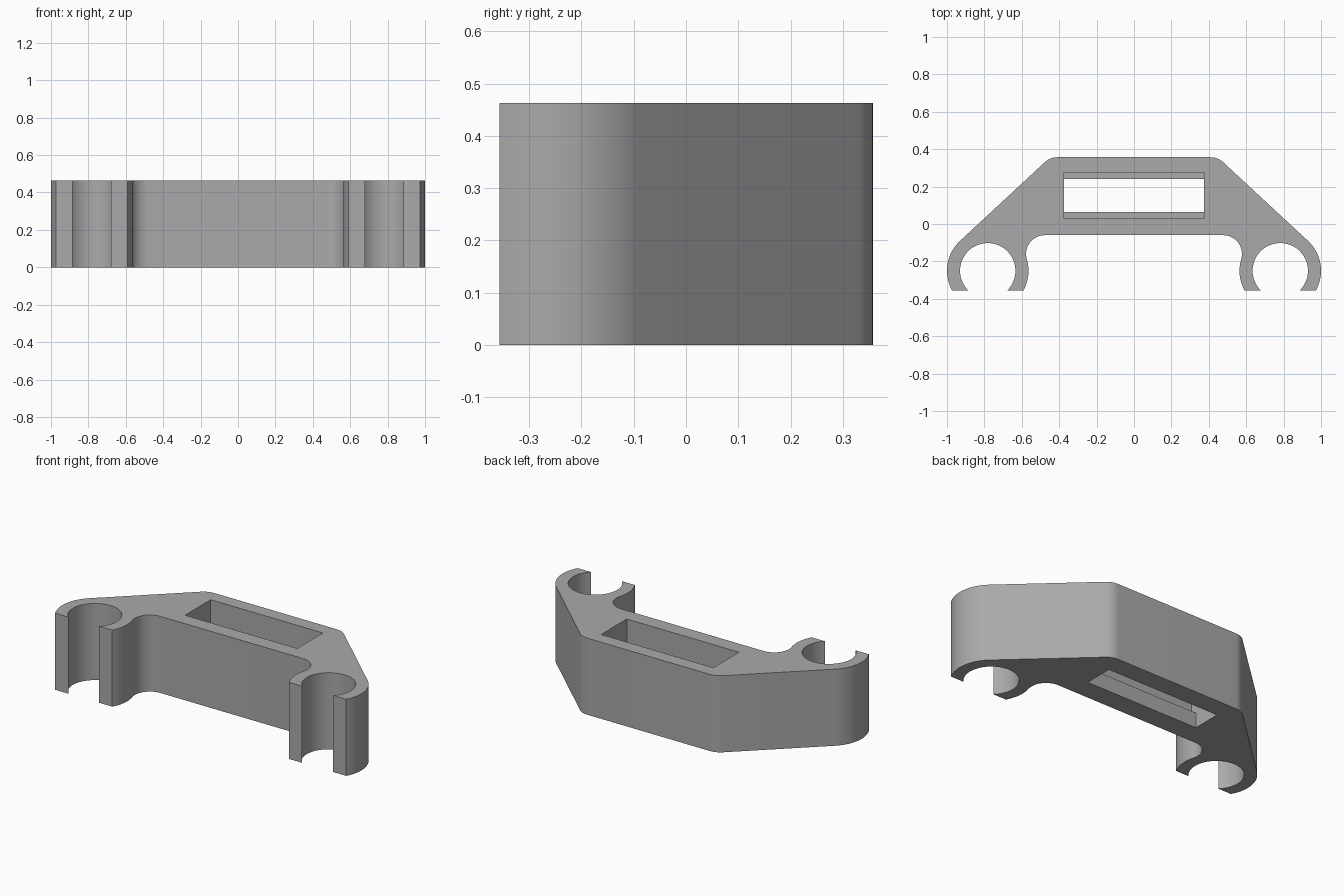
import bpy, bmesh
from math import cos, sin, radians

if "Cube" in bpy.data.objects:
    bpy.data.objects.remove(bpy.data.objects["Cube"], do_unlink=True)

HEIGHT = 0.463
CLIP = (0.782, -0.25)   # centre of each snap ring

grey = bpy.data.materials.new("light grey plastic")
grey.use_nodes = True
colour = (0.4, 0.4, 0.4, 1)
grey.diffuse_color = colour
grey.node_tree.nodes["Principled BSDF"].inputs["Base Color"].default_value = colour


def arc(centre, radius, start, end, steps):
    angles = [radians(start + (end - start) * i / steps) for i in range(steps + 1)]
    return [(centre[0] + radius * cos(a), centre[1] + radius * sin(a)) for a in angles]


def prism(name, outline, z0, z1):
    bm = bmesh.new()
    face = bm.faces.new([bm.verts.new((x, y, z0)) for x, y in outline])
    top = bmesh.ops.extrude_face_region(bm, geom=[face])["geom"]
    verts = [v for v in top if isinstance(v, bmesh.types.BMVert)]
    bmesh.ops.translate(bm, verts=verts, vec=(0, 0, z1 - z0))
    bmesh.ops.recalc_face_normals(bm, faces=bm.faces)
    mesh = bpy.data.meshes.new(name)
    bm.to_mesh(mesh)
    bm.free()
    mesh.materials.append(grey)
    obj = bpy.data.objects.new(name, mesh)
    bpy.context.collection.objects.link(obj)
    return obj


def cut_slot(body, name, half_x, y0, y1, z0, z1):
    outline = [(-half_x, y0), (half_x, y0), (half_x, y1), (-half_x, y1)]
    cutter = prism(name, outline, z0, z1)
    cutter.hide_render = True
    mod = body.modifiers.new(name, "BOOLEAN")
    mod.operation = "DIFFERENCE"
    mod.solver = "EXACT"
    mod.object = cutter
    bpy.context.view_layer.objects.active = body
    bpy.ops.object.modifier_apply(modifier=name)
    bpy.data.objects.remove(cutter, do_unlink=True)


# Half outline: back corner, outer ring, clip bore, inner arm, front fillet
half = arc((0.409, 0.257), 0.1, 90, 47, 8)
half += arc(CLIP, 0.218, 47, -29.1, 16)
half += arc(CLIP, 0.148, -45.8, 225.8, 48)
half += arc(CLIP, 0.218, 209.1, 163.6, 10)
half += arc((0.477, -0.16), 0.1, -16.4, 90, 18)[1:]
outline = half + [(-x, y) for x, y in reversed(half)]
body = prism("bracket_body", outline, 0, HEIGHT)

# Through slot, wider above a low ledge
cut_slot(body, "slot_lower", 0.375, 0.065, 0.24, -0.1, HEIGHT + 0.1)
cut_slot(body, "slot_upper", 0.375, 0.03, 0.275, 0.09, HEIGHT + 0.1)

bpy.ops.object.select_all(action="DESELECT")
body.select_set(True)
bpy.context.view_layer.objects.active = body
bpy.ops.object.shade_smooth_by_angle(angle=radians(30))
